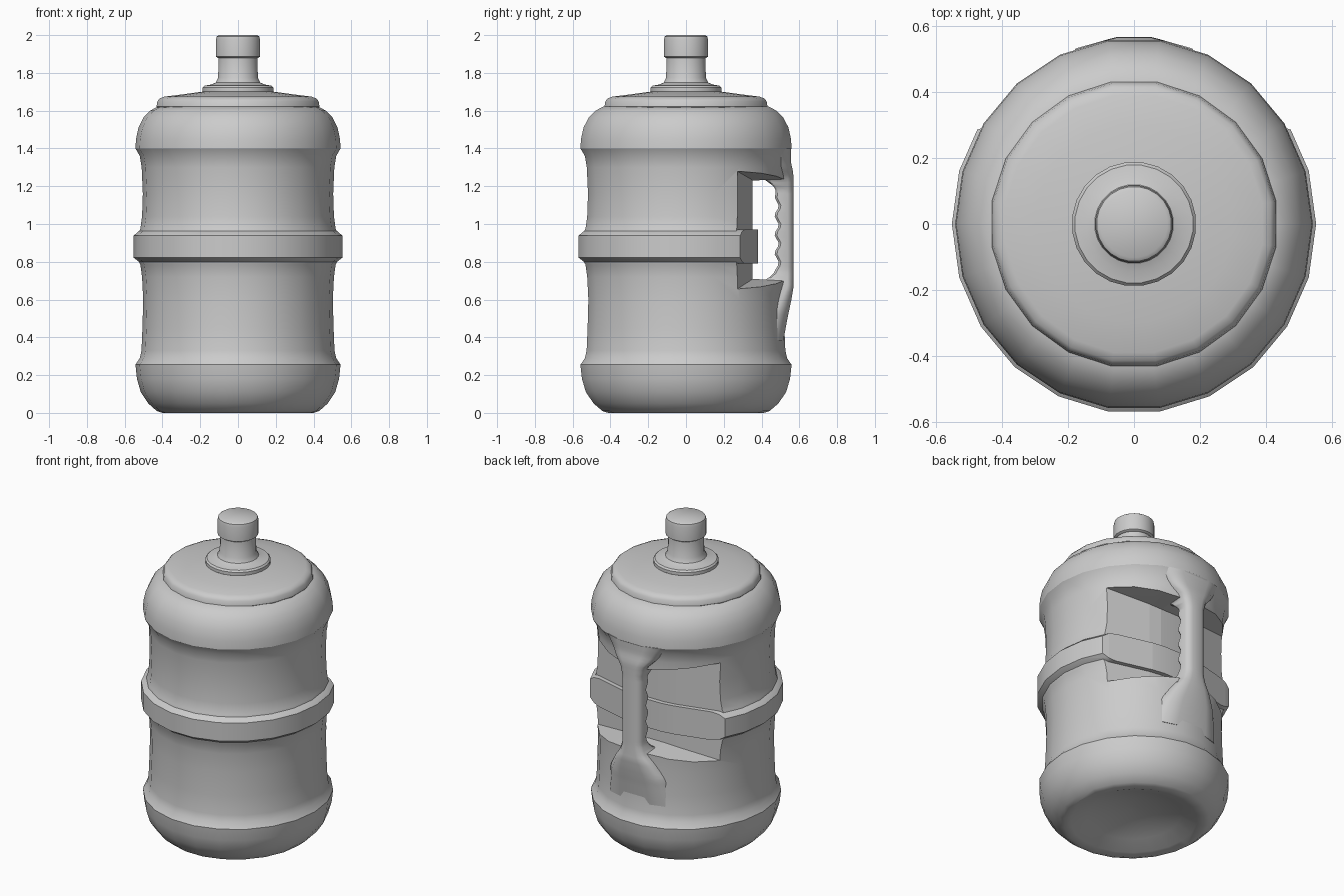
import bpy, bmesh
from math import sin, cos, pi, radians

if "Cube" in bpy.data.objects:
    bpy.data.objects.remove(bpy.data.objects["Cube"])


def finish(name, bm, angle=35):
    bmesh.ops.recalc_face_normals(bm, faces=bm.faces)
    me = bpy.data.meshes.new(name)
    bm.to_mesh(me)
    bm.free()
    ob = bpy.data.objects.new(name, me)
    bpy.context.collection.objects.link(ob)
    if angle:
        smooth(ob, angle)
    return ob


def smooth(ob, angle=35):
    bpy.ops.object.select_all(action='DESELECT')
    ob.select_set(True)
    bpy.context.view_layer.objects.active = ob
    bpy.ops.object.shade_smooth_by_angle(angle=radians(angle))


def loft(bm, rings):
    """Skin a list of closed rings and cap both ends."""
    vr = [[bm.verts.new(p) for p in r] for r in rings]
    n = len(vr[0])
    for a, b in zip(vr, vr[1:]):
        for i in range(n):
            bm.faces.new((a[i], a[(i + 1) % n], b[(i + 1) % n], b[i]))
    bm.faces.new(vr[0])
    bm.faces.new(vr[-1])


def lathe(name, profile, n, sy=1.0, offset=0.0):
    bm = bmesh.new()
    loft(bm, [[(r * cos(2 * pi * (i + offset) / n), sy * r * sin(2 * pi * (i + offset) / n), z)
               for i in range(n)] for r, z in profile])
    return finish(name, bm)


def lerp(table, z):
    for (z0, a), (z1, b) in zip(table, table[1:]):
        if z <= z1:
            return a + (b - a) * max(0, z - z0) / (z1 - z0)
    return table[-1][1]


def carve(ob, inset):
    """Cut the angled hand recess out of the back."""
    bm = bmesh.new()
    cols = [(0.7, 0.185, 0.62, 1.305), (0.44, 0.27, 0.655, 1.28), (0.17, 0.34, 0.70, 1.24),
            (0.09, 0.352, 0.71, 1.23)]
    cols = [(-x, y, a, b) for x, y, a, b in cols] + cols[::-1]
    loft(bm, [[(x, y + inset, a), (x, 0.8, a - 0.03), (x, 0.8, b + 0.02), (x, y + inset, b)]
              for x, y, a, b in cols])
    cutter = finish(ob.name + "_recess_cutter", bm, 0)
    mod = ob.modifiers.new("recess", 'BOOLEAN')
    mod.operation, mod.solver, mod.object = 'DIFFERENCE', 'EXACT', cutter
    bpy.ops.object.select_all(action='DESELECT')
    ob.select_set(True)
    bpy.context.view_layer.objects.active = ob
    bpy.ops.object.modifier_apply(modifier=mod.name)
    bpy.data.objects.remove(cutter, do_unlink=True)
    smooth(ob, 30)


# Bottle body with hollowed base, waisted walls and rounded shoulder
body = lathe("bottle_body", [
    (0.02, 0.09), (0.14, 0.08), (0.27, 0.045), (0.36, 0.008), (0.40, 0.0), (0.43, 0.01),
    (0.475, 0.05), (0.515, 0.11), (0.535, 0.18), (0.543, 0.255),
    (0.52, 0.29), (0.511, 0.33), (0.506, 0.45), (0.502, 0.6), (0.508, 0.72), (0.517, 0.785),
    (0.53, 0.81), (0.53, 0.95), (0.517, 0.975), (0.508, 1.04), (0.504, 1.16), (0.51, 1.30),
    (0.52, 1.36), (0.543, 1.40), (0.54, 1.45), (0.527, 1.51), (0.50, 1.565), (0.465, 1.60),
    (0.425, 1.622)], 22, 1.04)
carve(body, 0.0)

# Raised band around the middle, following the recess wall
band = lathe("middle_band", [(0.50, 0.79), (0.525, 0.80), (0.553, 0.822), (0.553, 0.938),
                             (0.525, 0.962), (0.50, 0.97)], 22, 1.04)
carve(band, 0.028)

# Top plate and collar
lathe("top_plate", [(0.42, 1.60), (0.437, 1.622), (0.432, 1.65), (0.42, 1.665), (0.395, 1.674),
                    (0.30, 1.686), (0.18, 1.702)], 20, 1.0, 0.5)
lathe("neck", [(0.17, 1.69), (0.189, 1.702), (0.189, 1.722), (0.18, 1.732), (0.145, 1.738),
               (0.12, 1.748), (0.106, 1.775), (0.104, 1.89)], 24, 1.0, 0.5)
lathe("cap", [(0.106, 1.878), (0.118, 1.886), (0.118, 1.975), (0.114, 1.992), (0.102, 2.0)],
      24, 1.0, 0.5)

# Handle bar with finger grips, flaring into the body at both ends
width = [(0.38, 0.24), (0.55, 0.19), (0.64, 0.13), (0.69, 0.09), (0.75, 0.07), (1.18, 0.07),
         (1.25, 0.09), (1.30, 0.14), (1.40, 0.22)]
outer = [(0.38, 0.515), (0.50, 0.537), (0.60, 0.558), (0.66, 0.568), (1.27, 0.568),
         (1.33, 0.555), (1.40, 0.555)]
inner = [(0.38, 0.40), (0.69, 0.40), (0.71, 0.43), (0.735, 0.462), (0.77, 0.48), (1.17, 0.48),
         (1.205, 0.46), (1.23, 0.42), (1.25, 0.40), (1.40, 0.40)]
rings = []
for k in range(52):
    z = 0.38 + 0.02 * k
    w, o, i = lerp(width, z), lerp(outer, z), lerp(inner, z)
    if 0.77 < z < 1.17:
        i += 0.011 * sin(2 * pi * (z - 0.77) / 0.1)
    edge = o - min(0.03, 0.6 * (o - i)) if w < 0.1 else o - 0.03 - 0.35 * (w - 0.1)
    c = 0.012
    half = [(w * 0.45, o), (w * 0.8, o - (o - edge) * 0.3), (w, edge), (w, i + c), (w - c, i)]
    rings.append([(x, y, z) for x, y in half] + [(-x, y, z) for x, y in half[::-1]])
bm = bmesh.new()
loft(bm, rings)
finish("handle", bm, 45)
